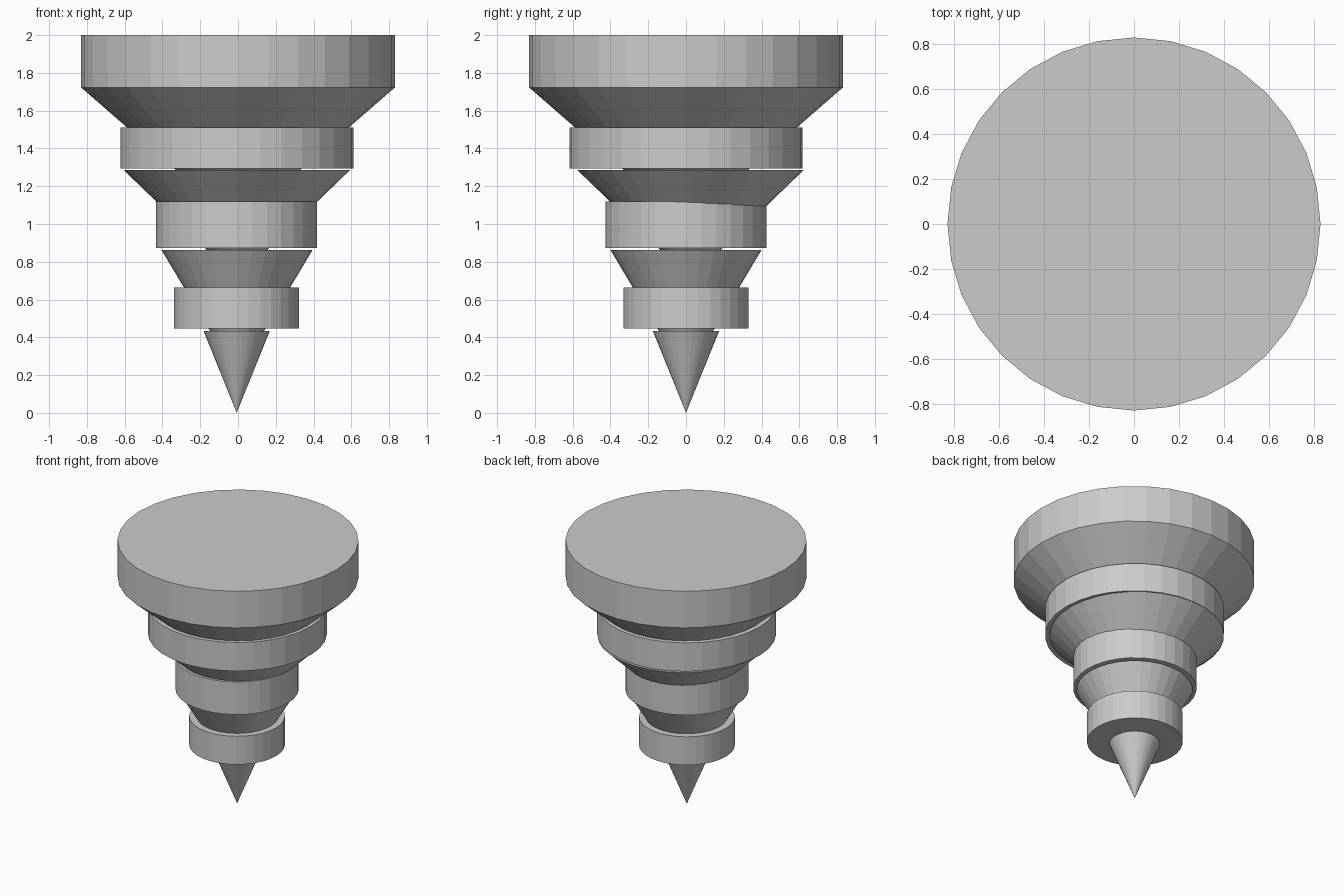
import bpy
import math

if "Cube" in bpy.data.objects:
    bpy.data.objects.remove(bpy.data.objects["Cube"])

SIDES = 32


def tier(name, r_low, r_high, z_low, z_high, cx=0.0, cy=0.0):
    """Upright 32-sided cylinder or downward-pointing cone."""
    bpy.ops.mesh.primitive_cone_add(
        vertices=SIDES, radius1=r_low, radius2=r_high, depth=z_high - z_low,
        end_fill_type='NGON', location=(cx, cy, (z_low + z_high) / 2))
    bpy.context.object.name = name


# Straight-sided discs: name, radius, bottom, top, centre x
for name, r, z0, z1, cx in [
    ("top_disc", 0.83, 1.722, 2.0, 0.0),
    ("upper_ring", 0.617, 1.293, 1.51, -0.005),
    ("middle_ring", 0.425, 0.872, 1.12, -0.008),
    ("lower_ring", 0.33, 0.448, 0.663, -0.008),
]:
    tier(name, r, r, z0, z1, cx)

# Inverted cones running down through the discs: name, radius, tip, base, centre
for name, r, z0, z1, cx, cy in [
    ("upper_cone", 0.83, 1.00, 1.722, 0.0, 0.0),
    ("middle_cone", 0.60, 0.708, 1.286, -0.006, 0.024),
    ("lower_cone", 0.40, 0.195, 0.862, -0.005, 0.0),
    ("tip_cone", 0.175, 0.0, 0.433, -0.007, 0.0),
]:
    tier(name, 0.0, r, z0, z1, cx, cy)
